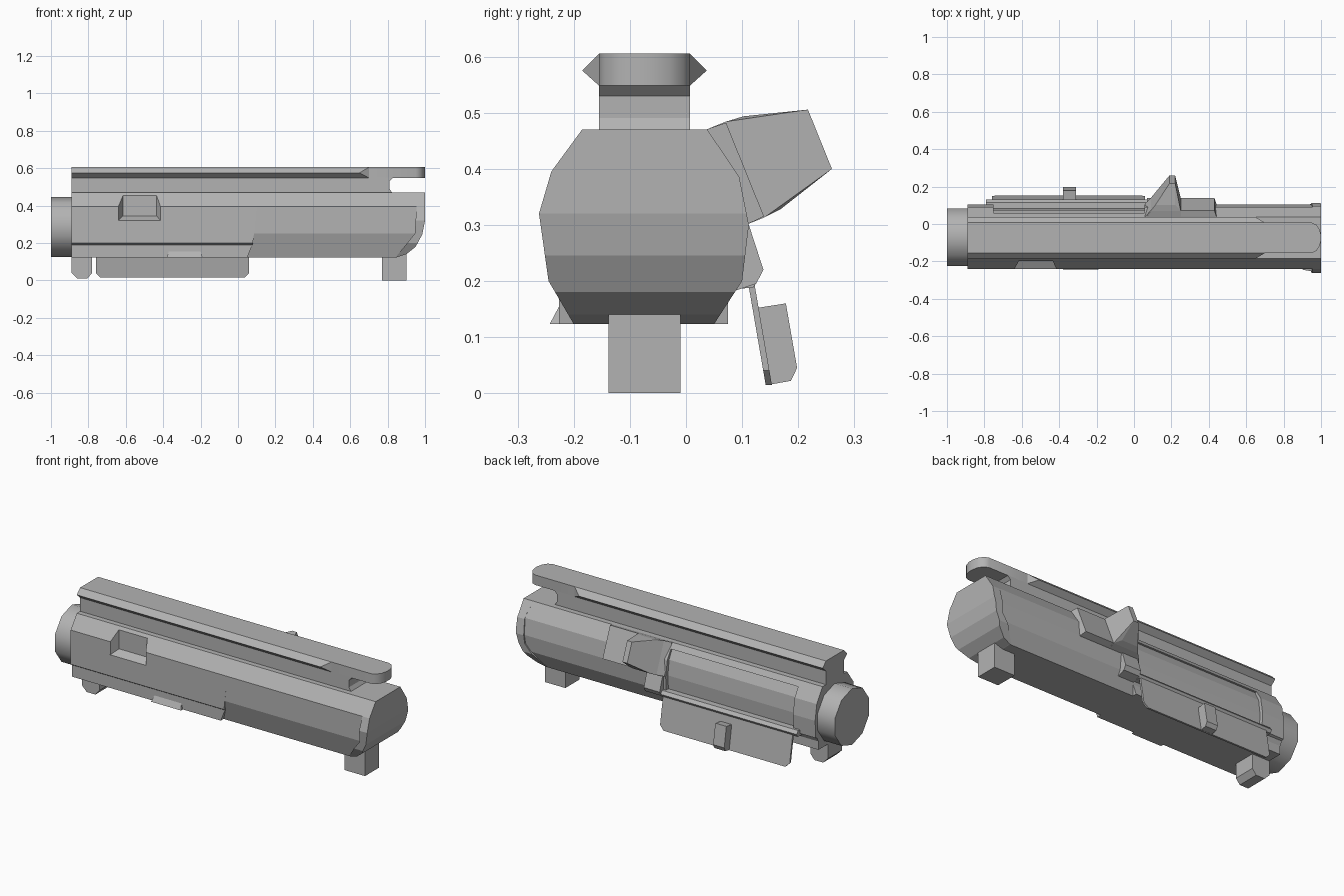
import bpy, bmesh, math
from mathutils import Vector

cube = bpy.data.objects.get("Cube")
if cube:
    bpy.data.objects.remove(cube, do_unlink=True)

grey = bpy.data.materials.new("plain grey")
grey.use_nodes = True
grey.diffuse_color = (0.45, 0.45, 0.45, 1)
grey.node_tree.nodes["Principled BSDF"].inputs["Base Color"].default_value = grey.diffuse_color

MID = -0.074  # y of the body centre line


def finish(name, bm, smooth=0):
    bmesh.ops.recalc_face_normals(bm, faces=bm.faces)
    mesh = bpy.data.meshes.new(name)
    bm.to_mesh(mesh)
    bm.free()
    mesh.materials.append(grey)
    ob = bpy.data.objects.new(name, mesh)
    bpy.context.collection.objects.link(ob)
    if smooth:
        bpy.ops.object.select_all(action='DESELECT')
        ob.select_set(True)
        bpy.context.view_layer.objects.active = ob
        bpy.ops.object.shade_smooth_by_angle(angle=math.radians(smooth))
    return ob


def prism(name, outline, start, end, axis="x", smooth=0, slant=None):
    """Extrude a closed outline along an axis; slant(z) gives the far end's x."""
    place = {"x": lambda a, b, t: (t, a, b),
             "y": lambda a, b, t: (a, t, b),
             "z": lambda a, b, t: (a, b, t)}[axis]
    bm = bmesh.new()
    near = [bm.verts.new(place(a, b, start)) for a, b in outline]
    far = [bm.verts.new(place(a, b, end)) for a, b in outline]
    if slant:
        for v in far:
            v.co.x = slant(v.co.z)
    bm.faces.new(near)
    bm.faces.new(far)
    for i in range(len(near)):
        bm.faces.new((near[i - 1], near[i], far[i], far[i - 1]))
    return finish(name, bm, smooth)


def hull(name, points, smooth=0):
    bm = bmesh.new()
    for p in points:
        bm.verts.new(p)
    bmesh.ops.convex_hull(bm, input=bm.verts)
    bmesh.ops.dissolve_limit(bm, angle_limit=0.02, verts=bm.verts, edges=bm.edges)
    return finish(name, bm, smooth)


def box(name, x, y, z):
    return hull(name, [(a, b, c) for a in x for b in y for c in z])


def combine(target, cutter, operation):
    mod = target.modifiers.new(operation, 'BOOLEAN')
    mod.operation, mod.object, mod.solver = operation, cutter, 'EXACT'
    bpy.ops.object.select_all(action='DESELECT')
    target.select_set(True)
    bpy.context.view_layer.objects.active = target
    bpy.ops.object.modifier_apply(modifier=mod.name)
    bpy.data.objects.remove(cutter, do_unlink=True)


# main body: a long faceted tube with a rounded lower rear corner
upper = [(0.105, 0.3), (0.09, 0.39), (0.038, 0.47), (-0.185, 0.47), (-0.24, 0.395)]
body = prism("main_body", upper + [(-0.24, 0.25), (-0.2, 0.123), (0.05, 0.123), (0.095, 0.21)], -0.89, 0.96)
combine(body, prism("corner_trim", [(-1, 0.1), (0.8, 0.1), (0.85, 0.123), (0.92, 0.16), (0.95, 0.22),
                                    (0.96, 0.3), (0.96, 0.5), (-1, 0.5)], -0.5, 0.5, "y"), 'INTERSECT')

# front half with the squared lower well and a slanted rear edge
front = prism("front_body", upper + [(-0.241, 0.2), (-0.226, 0.19), (-0.226, 0.123), (0.075, 0.123),
                                     (0.075, 0.19), (0.1, 0.2)], -0.89, 0.1,
              slant=lambda z: min(0.1, 0.1 - (0.25 - z) * 0.4))

# grip recess on the front side
recess = [(x, -0.197, z) for x in (-0.615, -0.435) for z in (0.345, 0.458)]
recess += [(x, -0.25, z) for x in (-0.645, -0.41) for z in (0.315, 0.458)]
for part in (body, front):
    combine(part, hull("recess_cutter", recess), 'DIFFERENCE')
    port = prism("port_cutter", [(0.046, 0.44), (0.074, 0.385), (0.085, 0.3), (0.08, 0.215),
                                 (0.2, 0.215), (0.2, 0.44)], -0.75, 0.055)
    combine(part, port, 'DIFFERENCE')

# flared rear collar, curved at its lower corner
collar = prism("rear_collar", [(-0.185, 0.47), (-0.24, 0.395), (-0.262, 0.32), (-0.245, 0.2), (-0.2, 0.123),
                               (0.05, 0.123), (0.1, 0.2), (0.112, 0.3), (0.095, 0.385), (0.038, 0.47)], 0.8, 1.0)
combine(collar, prism("collar_trim", [(0.93, 0.5), (1.01, 0.5), (1.0, 0.32), (0.985, 0.245), (0.95, 0.18),
                                      (0.9, 0.14), (0.84, 0.12), (0.945, 0.25), (0.955, 0.4)], -0.5, 0.5, "y"),
        'INTERSECT')

# ten-sided front barrel collar
ring = [(MID + 0.003 + 0.161 * math.sin(i * math.tau / 10), 0.286 + 0.161 * math.cos(i * math.tau / 10))
        for i in range(10)]
prism("barrel_collar", ring, -1.0, -0.88, smooth=40)

# top rail: stem, flared head that tapers out, rounded rear tongue
prism("rail_stem", [(-0.89, 0.46), (0.83, 0.46), (0.81, 0.49), (0.81, 0.53), (0.83, 0.55), (-0.89, 0.55)],
      -0.155, 0.007, "y")
head = []
for side in (-1, 1):
    for z, half, end in ((0.548, 0.081, 0.7), (0.575, 0.111, 0.65), (0.605, 0.081, 0.7)):
        head += [(x, MID + side * half, z) for x in (-0.89, end)]
hull("rail_head", head)
tongue = [(0.69, -0.081), (0.95, -0.081), (0.975, -0.07), (0.992, -0.045), (1.0, -0.015)]
tongue += [(x, -y) for x, y in reversed(tongue)]
prism("rail_tongue", [(x, y + MID) for x, y in tongue], 0.548, 0.605, "z", 40)

# mounting lugs underneath
prism("front_lug", [(-0.89, 0.13), (-0.89, 0.04), (-0.86, 0.01), (-0.805, 0.01), (-0.78, 0.04), (-0.78, 0.13)],
      -0.138, -0.01, "y")
box("rear_lug", (0.77, 0.9), (-0.138, -0.01), (0, 0.152))

# small flared tab on the lower front edge
hull("well_tab", [(x, y, z) for x0, x1, y, z in ((-0.37, -0.2, -0.22, 0.155), (-0.37, -0.2, -0.226, 0.155),
                                                 (-0.38, -0.19, -0.243, 0.123), (-0.38, -0.19, -0.22, 0.123))
                  for x in (x0, x1)])

# open port cover, hinge and latch
cover = prism("port_cover", [(-0.76, 0.195), (-0.76, 0.04), (-0.735, 0.015), (0.035, 0.015), (0.06, 0.04),
                             (0.06, 0.195)], 0, 0.011, "y")
for v in cover.data.vertices:
    v.co.y += 0.111 + (0.195 - v.co.z) * 0.172
prism("cover_hinge", [(0.075, 0.185), (0.12, 0.188), (0.13, 0.205), (0.115, 0.222), (0.075, 0.222)], -0.79, 0.07)
prism("cover_latch", [(0.127, 0.152), (0.178, 0.16), (0.198, 0.045), (0.187, 0.022), (0.148, 0.015)],
      -0.38, -0.31)
prism("side_nub", [(0.08, 0.3), (0.112, 0.3), (0.138, 0.22), (0.125, 0.195), (0.08, 0.18)], 0.07, 0.17)

# tilted pad and deflector wedge on the back side
out, up = Vector((0, 0.927, 0.375)), Vector((0, -0.375, 0.927))


def tilted(rows):
    return [Vector((x, 0, 0)) + out * n + up * (0.33 + s * half)
            for n, half, xs in rows for x in xs for s in (-1, 1)]


hull("deflector_pad", tilted([(0.19, 0.092, (0.06, 0.44)), (0.215, 0.092, (0.06, 0.44)),
                              (0.247, 0.09, (0.09, 0.43))]))
hull("deflector_wedge", tilted([(0.2, 0.092, (0.06, 0.25)), (0.247, 0.092, (0.09, 0.25)),
                                (0.28, 0.089, (0.115, 0.22)), (0.391, 0.057, (0.19, 0.22))]))
